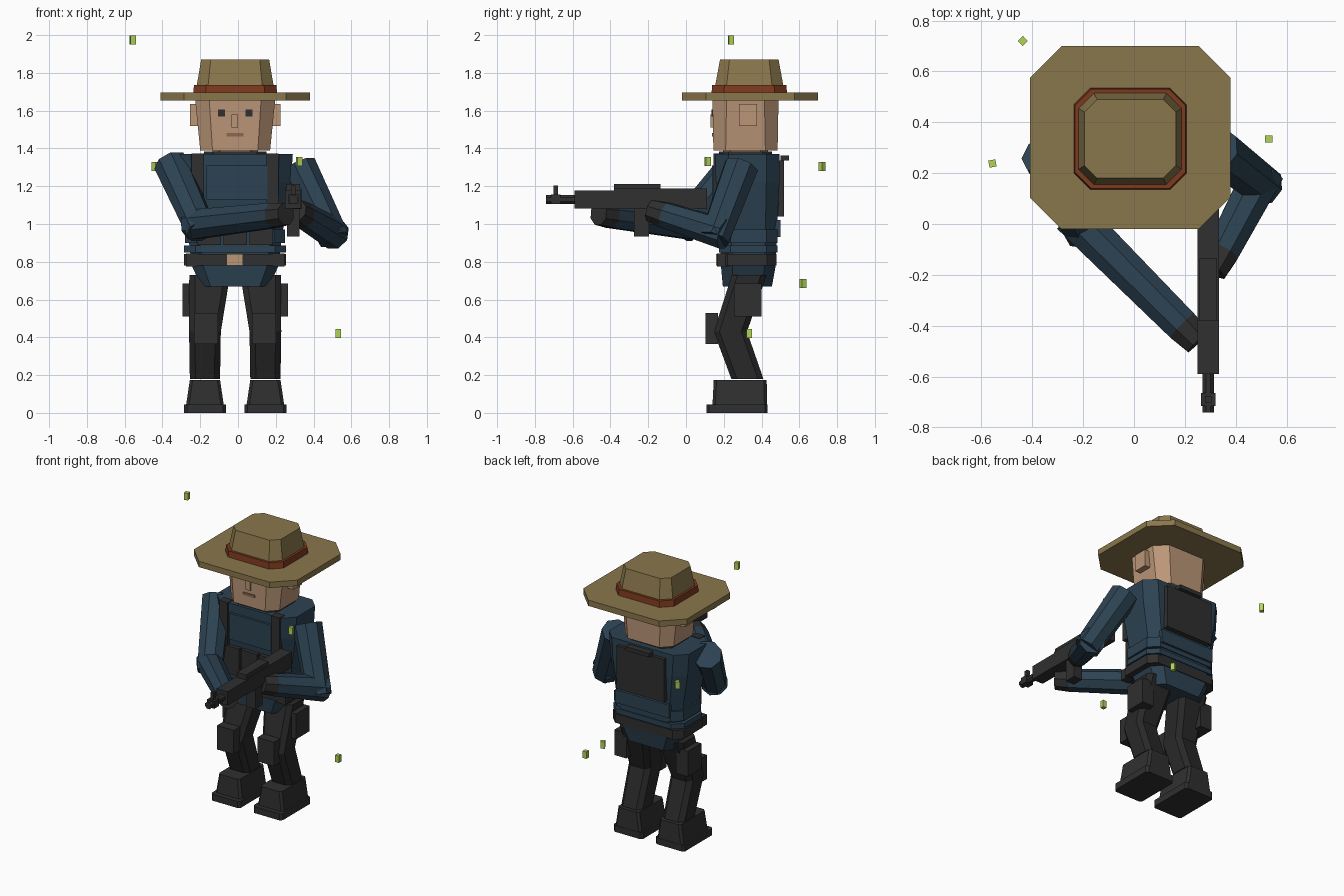
import bpy, bmesh
from mathutils import Vector, Matrix
from math import pi

cube = bpy.data.objects.get("Cube")
if cube:
    bpy.data.objects.remove(cube, do_unlink=True)


def material(name, r, g, b):
    """Flat material from 0-255 display values, stored as linear."""
    rgba = [(c / 255) ** 2.2 for c in (r, g, b)] + [1]
    m = bpy.data.materials.new(name)
    m.use_nodes = True
    m.diffuse_color = rgba
    m.node_tree.nodes["Principled BSDF"].inputs["Base Color"].default_value = rgba
    return m


felt = material("khaki felt", 137, 118, 77)
leather = material("rust leather", 124, 60, 36)
skin = material("skin", 186, 149, 119)
navy = material("navy cloth", 48, 68, 83)
trousers = material("dark trousers", 45, 45, 45)
gear = material("charcoal gear", 51, 51, 52)
lips = material("brown lips", 140, 104, 76)
lime = material("lime", 176, 210, 88)

CX, CY = -0.015, 0.335  # body axis


def finish(name, bm, mat):
    bmesh.ops.recalc_face_normals(bm, faces=bm.faces)
    mesh = bpy.data.meshes.new(name)
    bm.to_mesh(mesh)
    bm.free()
    mesh.materials.append(mat)
    ob = bpy.data.objects.new(name, mesh)
    bpy.context.collection.objects.link(ob)
    return ob


def box(name, x, y, z, mat, turn=0):
    """Box from (min, max) ranges, optionally turned about its own z axis."""
    bm = bmesh.new()
    bmesh.ops.create_cube(bm, size=1)
    size = Vector((x[1] - x[0], y[1] - y[0], z[1] - z[0]))
    centre = Vector((x[0] + x[1], y[0] + y[1], z[0] + z[1])) / 2
    bm.transform(Matrix.Translation(centre) @ Matrix.Rotation(turn, 4, 'Z') @ Matrix.Diagonal(size.to_4d()))
    return finish(name, bm, mat)


def loft(name, rings, mat):
    """Stack of chamfered rectangles: (cx, cy, z, half x, half y, chamfer)."""
    bm = bmesh.new()
    loops = []
    for cx, cy, z, hx, hy, c in rings:
        corners = []
        for sx, sy in ((1, 1), (-1, 1), (-1, -1), (1, -1)):
            pair = [(sx * hx, sy * (hy - c)), (sx * (hx - c), sy * hy)]
            corners += pair if sx * sy > 0 else pair[::-1]
        loops.append([bm.verts.new((cx + a, cy + b, z)) for a, b in corners])
    bm.faces.new(loops[0])
    bm.faces.new(loops[-1])
    for low, high in zip(loops, loops[1:]):
        for i in range(8):
            j = (i + 1) % 8
            bm.faces.new((low[i], low[j], high[j], high[i]))
    return finish(name, bm, mat)


def limb(name, a, b, r1, r2, mat, sides=8):
    """Flat-sided tapered tube from point a to point b."""
    a, b = Vector(a), Vector(b)
    d = b - a
    bm = bmesh.new()
    bmesh.ops.create_cone(bm, cap_ends=True, segments=sides, radius1=r1, radius2=r2, depth=d.length)
    rot = d.to_track_quat('Z', 'Y').to_matrix().to_4x4()
    bm.transform(Matrix.Translation((a + b) / 2) @ rot @ Matrix.Rotation(pi / sides, 4, 'Z'))
    return finish(name, bm, mat)


def both(name, x, y, z, mat):
    """Pair of boxes mirrored about the body axis; x is a distance from it."""
    box("left_" + name, (CX + x[0], CX + x[1]), y, z, mat)
    box("right_" + name, (CX - x[1], CX - x[0]), y, z, mat)


# Hat
loft("hat_brim", [(CX, 0.34, z, 0.395, 0.36, 0.125) for z in (1.655, 1.695)], felt)
loft("hat_band", [(CX, CY, 1.69, 0.222, 0.2, 0.065), (CX, CY, 1.737, 0.218, 0.196, 0.065)], leather)
loft("hat_crown", [(CX, CY, 1.69, 0.21, 0.185, 0.06), (CX, CY, 1.735, 0.203, 0.18, 0.06),
                   (CX, CY, 1.87, 0.18, 0.155, 0.05)], felt)

# Head and face
loft("head", [(CX, 0.315, 1.39, 0.185, 0.17, 0.065), (CX, 0.315, 1.67, 0.213, 0.175, 0.075)], skin)
loft("neck", [(CX, 0.315, z, 0.12, 0.12, 0.04) for z in (1.35, 1.4)], skin)
both("ear", (0.195, 0.24), (0.28, 0.375), (1.52, 1.635), skin)
both("eye", (0.055, 0.092), (0.134, 0.143), (1.57, 1.607), gear)
box("nose", (-0.035, 0), (0.13, 0.16), (1.51, 1.58), skin)
box("mouth", (-0.06, 0.03), (0.137, 0.146), (1.464, 1.482), lips)

# Torso
loft("torso", [(CX, 0.325, 0.67, 0.18, 0.13, 0.05), (CX, 0.33, 0.78, 0.23, 0.145, 0.06),
               (CX, 0.33, 0.95, 0.25, 0.15, 0.06), (CX, 0.325, 1.22, 0.295, 0.17, 0.07),
               (CX, 0.325, 1.37, 0.305, 0.17, 0.07)], navy)
loft("collar", [(CX, 0.315, z, 0.165, 0.14, 0.05) for z in (1.36, 1.385)], gear)
loft("vest_hem", [(CX, 0.33, z, 0.27, 0.155, 0.06) for z in (0.85, 0.885)], navy)
loft("vest_waist", [(CX, 0.33, z, 0.265, 0.155, 0.06) for z in (0.9, 0.97)], navy)
loft("belt", [(CX, 0.325, z, 0.27, 0.155, 0.05) for z in (0.78, 0.842)], gear)
box("buckle", (-0.06, 0.027), (0.16, 0.2), (0.78, 0.842), skin)
both("belt_pouch", (0.2, 0.26), (0.165, 0.23), (0.775, 0.845), gear)

# Vest details
box("chest_panel", (-0.167, 0.155), (0.138, 0.2), (1.13, 1.31), navy)
both("shoulder_strap", (0.165, 0.23), (0.145, 0.2), (1.08, 1.374), gear)
for i in range(3):
    x = -0.215 + i * 0.138
    box(f"vest_pouch_{i + 1}", (x, x + 0.124), (0.14, 0.2), (0.89, 1.08), gear)
box("back_panel", (-0.195, 0.165), (0.46, 0.52), (1.04, 1.335), gear)
box("back_handle", (-0.1, 0.08), (0.5, 0.545), (1.335, 1.362), gear)
box("back_hem", (-0.22, 0.19), (0.46, 0.5), (0.93, 1.02), navy)


# Arms
def arm(side, shoulder, elbow, hand):
    shoulder, elbow, hand = Vector(shoulder), Vector(elbow), Vector(hand)
    down = (elbow - shoulder).normalized()
    along = (hand - elbow).normalized()
    limb(side + "_upper_arm", shoulder - down * 0.04, elbow + down * 0.05, 0.095, 0.083, navy)
    limb(side + "_forearm", elbow - along * 0.05, hand - along * 0.05, 0.085, 0.072, navy)
    limb(side + "_glove", hand - along * 0.05, hand + along * 0.04, 0.072, 0.062, gear)


arm("right", (-0.34, 0.25, 1.29), (-0.21, 0.0, 1.0), (0.225, -0.435, 1.05))
arm("left", (0.34, 0.28, 1.27), (0.49, 0.165, 0.96), (0.325, -0.15, 1.06))

# Legs, boots and leg gear
for side, s in (("right", -1), ("left", 1)):
    loft(side + "_leg", [(CX + s * 0.16, 0.325, 0.18, 0.08, 0.085, 0.03),
                         (CX + s * 0.16, 0.235, 0.43, 0.084, 0.088, 0.03),
                         (CX + s * 0.135, 0.335, 0.73, 0.108, 0.092, 0.03)], trousers)
    loft(side + "_boot", [(CX + s * 0.16, 0.285, 0.04, 0.1, 0.145, 0.015),
                          (CX + s * 0.16, 0.287, 0.175, 0.08, 0.14, 0.015)], gear)
    loft(side + "_sole", [(CX + s * 0.16, 0.27, z, 0.111, 0.162, 0.015) for z in (0, 0.045)], gear)
both("knee_pad", (0.09, 0.217), (0.103, 0.17), (0.365, 0.53), gear)
both("thigh_pouch", (0.19, 0.28), (0.255, 0.4), (0.51, 0.685), gear)

# Rifle, pointing forward
GX = 0.292
gun = [("receiver", 0.043, -0.38, 0.11, 1.08, 1.187),
       ("receiver_cover", 0.035, -0.38, -0.135, 1.18, 1.212),
       ("handguard", 0.042, -0.59, -0.37, 1.083, 1.178),
       ("magazine", 0.033, -0.275, -0.197, 0.935, 1.09),
       ("front_sight", 0.012, -0.702, -0.677, 1.14, 1.203),
       ("muzzle_block", 0.028, -0.715, -0.665, 1.105, 1.155)]
for name, half, y0, y1, z0, z1 in gun:
    box("rifle_" + name, (GX - half, GX + half), (y0, y1), (z0, z1), gear)
limb("rifle_barrel", (GX, -0.742, 1.13), (GX, -0.55, 1.13), 0.025, 0.025, gear)

# Small floating chips
chips = [(-0.557, 0.238, 1.975, 0.2), (-0.437, 0.72, 1.305, 0.78), (0.325, 0.115, 1.33, 0.3),
         (0.53, 0.335, 0.42, 0.0), (0.2, 0.62, 0.685, 0.5), (0.04, 0.08, 1.0, 0.1)]
for i, (x, y, z, turn) in enumerate(chips):
    box(f"chip_{i + 1}", (x - 0.014, x + 0.014), (y - 0.014, y + 0.014), (z - 0.024, z + 0.024), lime, turn)
